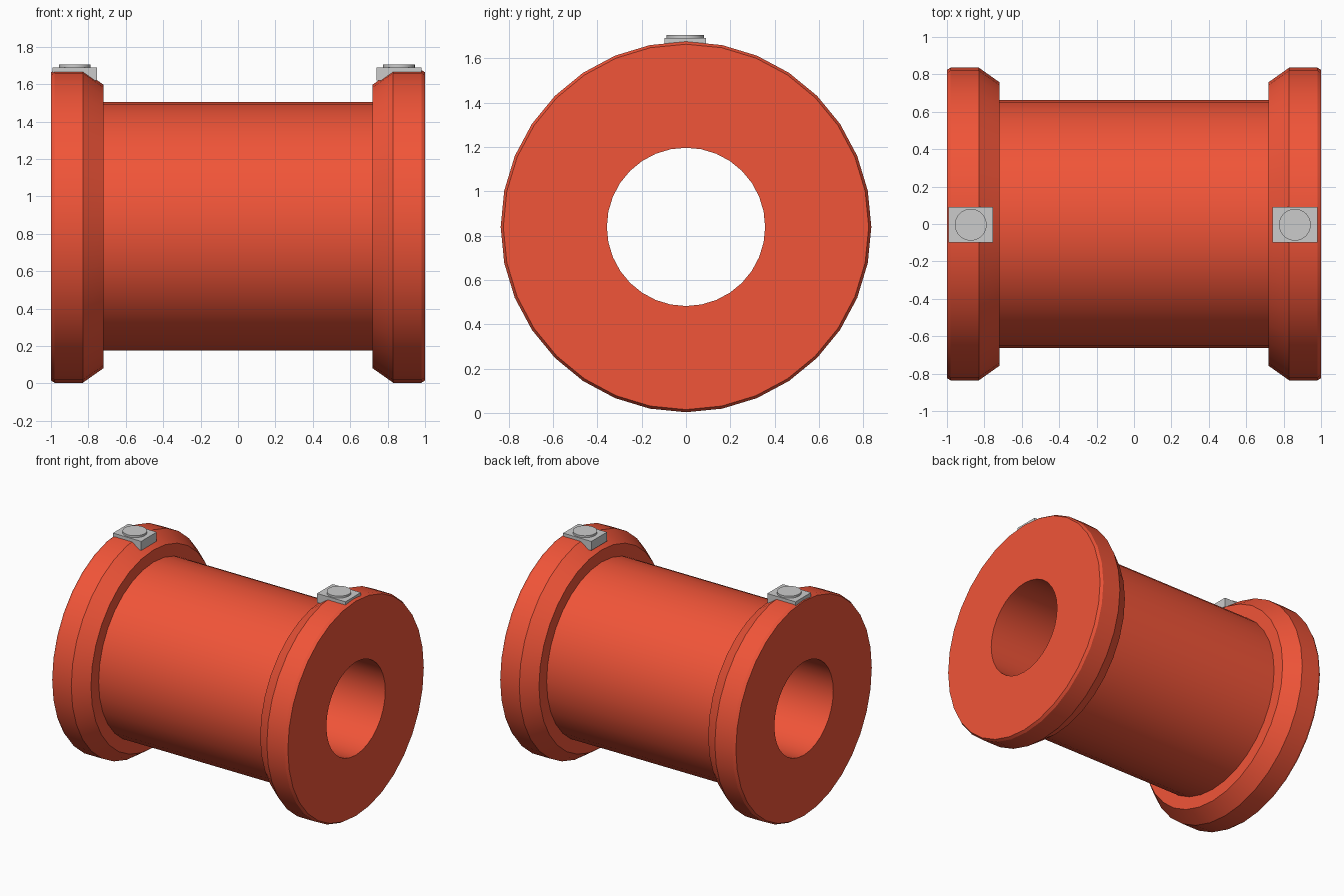
import bpy, bmesh, math
from mathutils import Matrix, Vector

if "Cube" in bpy.data.objects:
    bpy.data.objects.remove(bpy.data.objects["Cube"])

SIDES = 32
CZ = 0.839

red = bpy.data.materials.new("red")
red.diffuse_color = (0.88, 0.09, 0.04, 1)
red.use_nodes = True
red.node_tree.nodes["Principled BSDF"].inputs["Base Color"].default_value = red.diffuse_color


def finish(name, bm, mat=None):
    bmesh.ops.recalc_face_normals(bm, faces=bm.faces)
    me = bpy.data.meshes.new(name)
    bm.to_mesh(me)
    bm.free()
    ob = bpy.data.objects.new(name, me)
    bpy.context.collection.objects.link(ob)
    if mat:
        me.materials.append(mat)
    bpy.ops.object.select_all(action='DESELECT')
    ob.select_set(True)
    bpy.context.view_layer.objects.active = ob
    bpy.ops.object.shade_smooth_by_angle(angle=math.radians(25))
    return ob


# spool: closed (x, radius) profile turned around the x axis
half = [(0.718, 0.664), (0.718, 0.757), (0.83, 0.836), (0.98, 0.836),
        (1.0, 0.824), (1.0, 0.357)]
profile = half + [(-x, r) for x, r in reversed(half)]
bm = bmesh.new()
rings = []
for i in range(SIDES):
    a = 2 * math.pi * i / SIDES
    rings.append([bm.verts.new((x, r * math.sin(a), CZ + r * math.cos(a)))
                  for x, r in profile])
n = len(profile)
for i in range(SIDES):
    p, q = rings[i], rings[(i + 1) % SIDES]
    for j in range(n):
        k = (j + 1) % n
        bm.faces.new((p[j], p[k], q[k], q[j]))
finish("spool", bm, red)

# grey block with a round button on top of each flange
for side, x in (("left", -0.873), ("right", 0.86)):
    bm = bmesh.new()
    m = Matrix.Translation((x, -0.004, 1.655)) @ Matrix.Diagonal((0.24, 0.188, 0.07, 1))
    bmesh.ops.create_cube(bm, size=1, matrix=m)
    finish(side + "_block", bm)
    bm = bmesh.new()
    bmesh.ops.create_cone(bm, cap_ends=True, segments=32, radius1=0.085, radius2=0.085,
                          depth=0.03, matrix=Matrix.Translation((x, -0.004, 1.69)))
    finish(side + "_button", bm)
